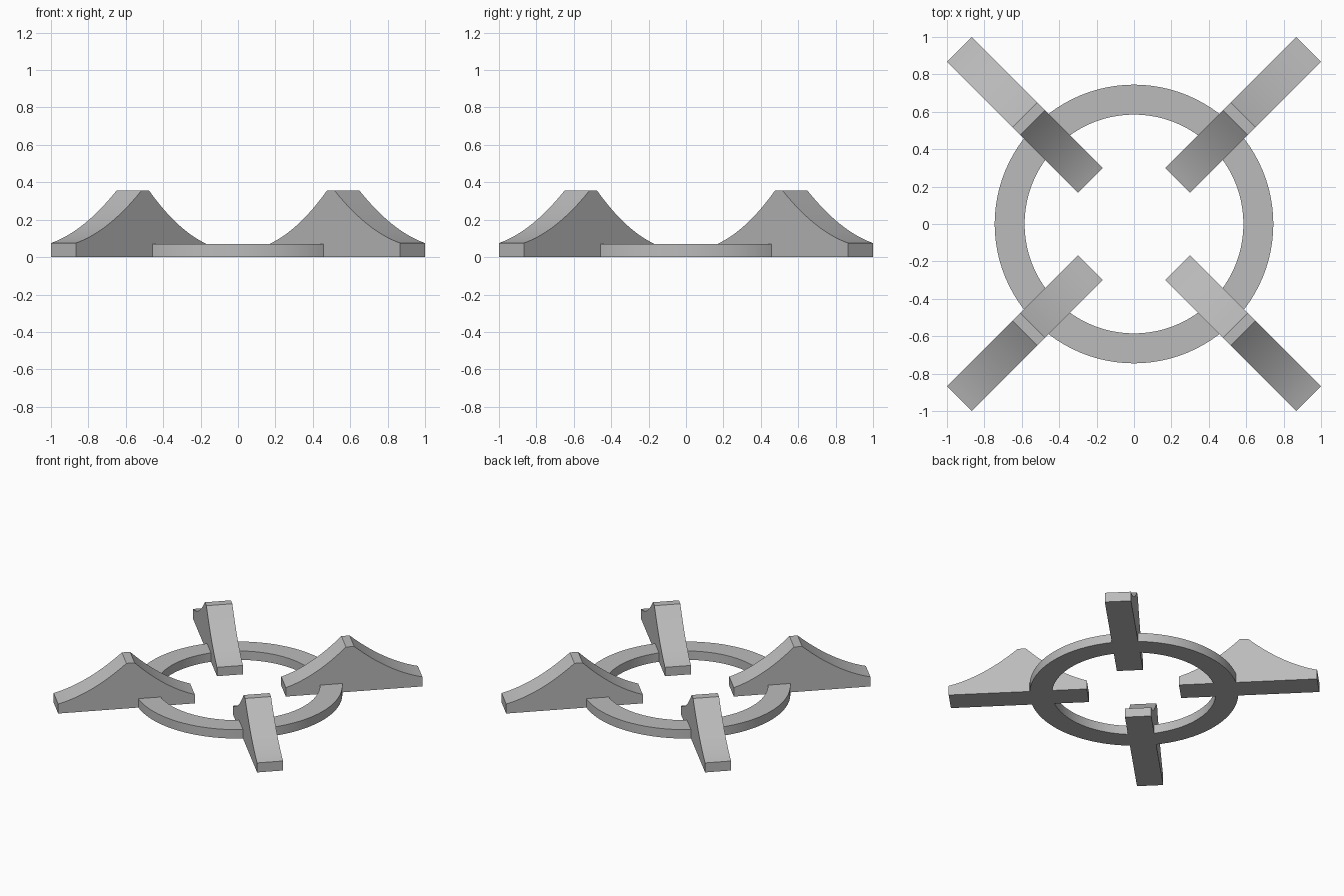
import bpy, bmesh
from math import pi, sin, cos, radians
from mathutils import Matrix

if "Cube" in bpy.data.objects:
    bpy.data.objects.remove(bpy.data.objects["Cube"], do_unlink=True)

grey = bpy.data.materials.new("plain grey")
grey.use_nodes = True
colour = (0.5, 0.5, 0.5, 1)
grey.diffuse_color = colour
grey.node_tree.nodes["Principled BSDF"].inputs["Base Color"].default_value = colour


def finish(name, bm):
    """Turn a bmesh into a smooth-shaded object with sharp edges."""
    bmesh.ops.recalc_face_normals(bm, faces=bm.faces)
    mesh = bpy.data.meshes.new(name)
    bm.to_mesh(mesh)
    bm.free()
    mesh.materials.append(grey)
    obj = bpy.data.objects.new(name, mesh)
    bpy.context.collection.objects.link(obj)
    bpy.ops.object.select_all(action='DESELECT')
    obj.select_set(True)
    bpy.context.view_layer.objects.active = obj
    bpy.ops.object.shade_smooth_by_angle(angle=radians(25))


def sweep_curve(start, end, slope, steps=16):
    """Parabola leaving start at a slope and rising to end."""
    width, rise = abs(end[0] - start[0]), end[1] - start[1]
    points = []
    for i in range(steps + 1):
        t = i / steps
        z = start[1] + slope * width * t + (rise - slope * width) * t * t
        points.append((start[0] + (end[0] - start[0]) * t, z))
    return points


# Flat ring: rectangular section spun round the centre
def make_ring(inner, outer, height, segments=96):
    bm = bmesh.new()
    section = [(inner, 0), (outer, 0), (outer, height), (inner, height)]
    loops = [[bm.verts.new((r * cos(a), r * sin(a), z)) for r, z in section]
             for a in (2 * pi * i / segments for i in range(segments))]
    for i, loop in enumerate(loops):
        after = loops[(i + 1) % segments]
        for k in range(4):
            n = (k + 1) % 4
            bm.faces.new((loop[k], loop[n], after[n], after[k]))
    finish("base_ring", bm)


# Fin: peaked side profile extruded across its thickness
def make_fin(name, angle, half_width=0.094):
    inner, outer, peak = 0.33, 1.32, 0.355
    profile = [(outer, 0), (inner, 0)]
    profile += sweep_curve((inner, 0.07), (0.766, peak), 0.32)
    profile += reversed(sweep_curve((outer, 0.075), (0.825, peak), 0.25))
    bm = bmesh.new()
    side = bm.faces.new([bm.verts.new((r, -half_width, z)) for r, z in profile])
    moved = bmesh.ops.extrude_face_region(bm, geom=[side], use_keep_orig=True)
    verts = [g for g in moved["geom"] if isinstance(g, bmesh.types.BMVert)]
    bmesh.ops.translate(bm, vec=(0, 2 * half_width, 0), verts=verts)
    bm.transform(Matrix.Rotation(angle, 4, 'Z'))
    finish(name, bm)


make_ring(0.585, 0.745, 0.07)
names = ["back_left_fin", "back_right_fin", "front_right_fin", "front_left_fin"]
for i, name in enumerate(names):
    make_fin(name, pi / 4 + i * pi / 2)
